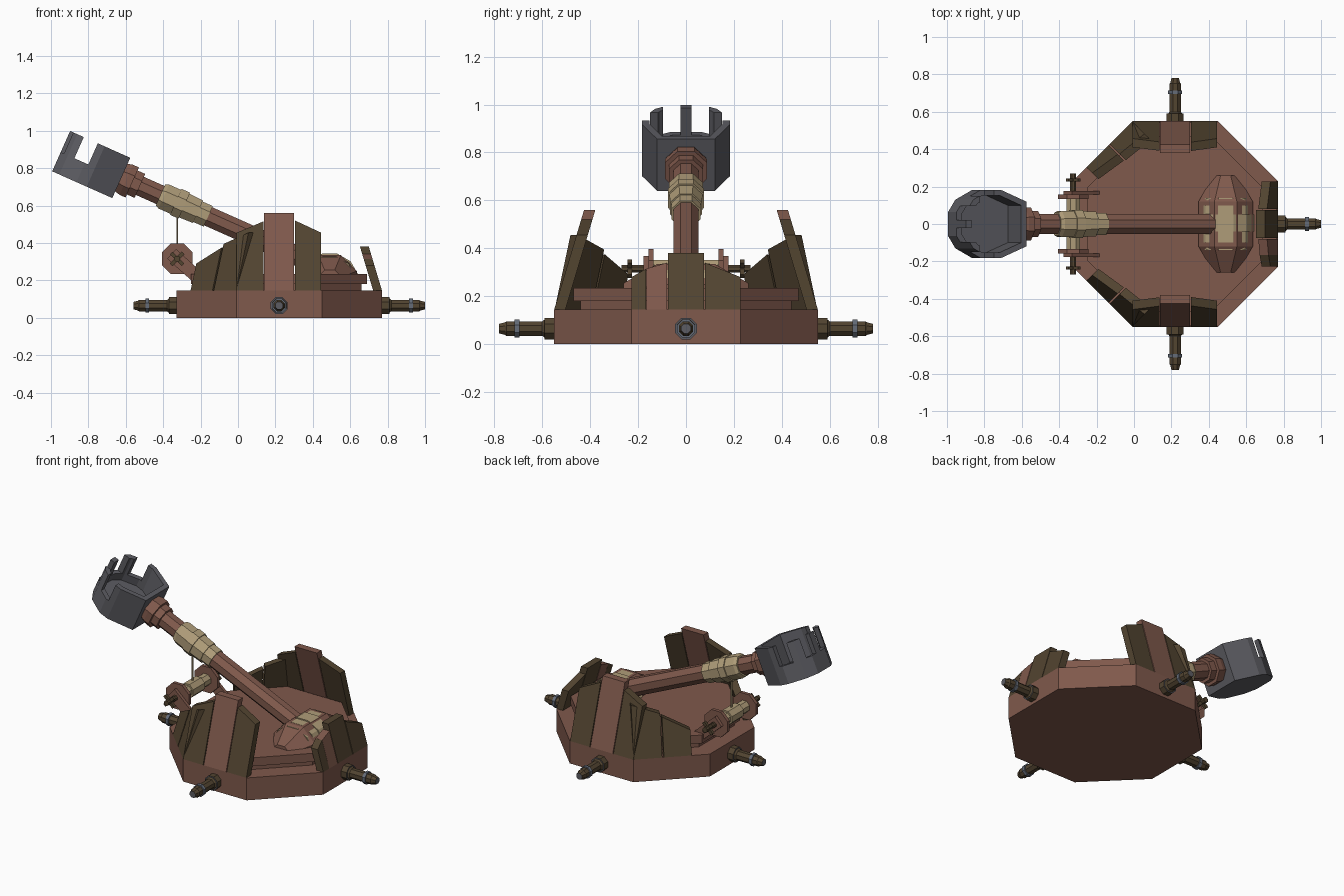
import bpy, bmesh, math
from mathutils import Vector, Matrix

if "Cube" in bpy.data.objects:
    bpy.data.objects.remove(bpy.data.objects["Cube"])

def material(name, r, g, b):
    m = bpy.data.materials.new(name)
    m.diffuse_color = (r, g, b, 1)
    m.use_nodes = True
    m.node_tree.nodes["Principled BSDF"].inputs["Base Color"].default_value = m.diffuse_color
    return m

BROWN = material("red brown wood", 0.215, 0.1, 0.072)
DARK = material("dark olive wood", 0.085, 0.058, 0.03)
ROPE = material("tan rope", 0.43, 0.335, 0.19)
IRON = material("dark iron", 0.107, 0.107, 0.122)
STEEL = material("blue steel", 0.13, 0.15, 0.19)

def finish(name, bm, *mats):
    bmesh.ops.recalc_face_normals(bm, faces=bm.faces)
    me = bpy.data.meshes.new(name)
    bm.to_mesh(me)
    bm.free()
    for m in mats:
        me.materials.append(m)
    ob = bpy.data.objects.new(name, me)
    bpy.context.collection.objects.link(ob)
    return ob

def lathe(name, profile, origin, axis, mat, sides=8, end_mat=None):
    """Faceted turned part: profile of (distance, flat-to-centre radius) along an axis."""
    bm = bmesh.new()
    axis = Vector(axis).normalized()
    M = Matrix.Translation(origin) @ axis.to_track_quat('Z', 'Y').to_matrix().to_4x4()
    k = 1 / math.cos(math.pi / sides)
    rings = []
    for t, r in profile:
        ring = []
        for i in range(sides):
            a = 2 * math.pi * (i + 0.5) / sides
            ring.append(bm.verts.new(M @ Vector((r * k * math.cos(a), r * k * math.sin(a), t))))
        rings.append(ring)
    for a, b in zip(rings, rings[1:]):
        for i in range(sides):
            j = (i + 1) % sides
            bm.faces.new((a[i], a[j], b[j], b[i]))
    bm.faces.new(rings[0][::-1])
    bm.faces.new(rings[-1])
    bmesh.ops.recalc_face_normals(bm, faces=bm.faces)
    if end_mat:
        for f in bm.faces:
            f.material_index = int(f.normal.dot(axis) > 0.9)
    return finish(name, bm, mat, *([end_mat] if end_mat else []))

def prism(name, outline, z0, z1, M, mat):
    bm = bmesh.new()
    lo = [bm.verts.new(M @ Vector((x, y, z0))) for x, y in outline]
    hi = [bm.verts.new(M @ Vector((x, y, z1))) for x, y in outline]
    bm.faces.new(lo[::-1])
    bm.faces.new(hi)
    n = len(outline)
    for i in range(n):
        j = (i + 1) % n
        bm.faces.new((lo[i], lo[j], hi[j], hi[i]))
    return finish(name, bm, mat)

def rect(x0, x1, y0, y1):
    return [(x0, y0), (x1, y0), (x1, y1), (x0, y1)]

CX, AP, BASE = 0.22, 0.55, 0.145

# Octagonal base and stepped turntable
lathe("base", [(0, AP), (BASE, AP)], (CX, 0, 0), (0, 0, 1), BROWN)
lathe("turntable_foot", [(0, 0.44), (0.035, 0.44)], (CX, 0, BASE), (0, 0, 1), BROWN)
lathe("turntable", [(0, 0.47), (0.055, 0.47)], (CX, 0, 0.18), (0, 0, 1), BROWN)

# Shield planks leaning inwards on the octagon sides
def plank(name, deg, u0, u1, h0, h1, mat, side=1):
    a = math.radians(deg)
    n, t = Vector((math.cos(a), math.sin(a))), Vector((-math.sin(a), math.cos(a)))
    bm = bmesh.new()
    def pt(u, z, depth):
        p = n * (AP - 0.3 * (z - BASE) - depth) + t * u
        return bm.verts.new((CX + p.x, side * p.y, z))
    loops = [[pt(u, z, d) for u, z in ((u0, BASE), (u1, BASE), (u1, h1), (u0, h0))] for d in (0, 0.047)]
    bm.faces.new(loops[0])
    bm.faces.new(loops[1][::-1])
    for i in range(4):
        j = (i + 1) % 4
        bm.faces.new((loops[0][i], loops[1][i], loops[1][j], loops[0][j]))
    finish(name, bm, mat)

for side, tag in ((1, "back"), (-1, "front")):
    plank(tag + "_centre_plank", 90, -0.08, 0.08, 0.56, 0.56, BROWN, side)
    plank(tag + "_right_plank", 90, -0.225, -0.085, 0.455, 0.52, DARK, side)
    plank(tag + "_left_plank", 90, 0.085, 0.227, 0.515, 0.455, DARK, side)
    plank(tag + "_corner_plank_tall", 135, -0.225, -0.055, 0.455, 0.395, DARK, side)
    plank(tag + "_corner_plank_short", 135, -0.045, 0.12, 0.375, 0.29, DARK, side)
plank("end_centre_plank", 0, -0.075, 0.075, 0.38, 0.38, DARK)
plank("end_back_plank", 0, 0.08, 0.227, 0.34, 0.28, DARK)
plank("end_front_plank_inner", 0, -0.165, -0.08, 0.315, 0.34, BROWN)
plank("end_front_plank_outer", 0, -0.227, -0.166, 0.28, 0.315, DARK)

# Four carrying handles with steel rings
for name, d in (("left", (-1, 0, 0)), ("right", (1, 0, 0)), ("front", (0, -1, 0)), ("back", (0, 1, 0))):
    o = Vector((CX, 0, 0.065)) + Vector(d) * (AP - 0.01)
    lathe(name + "_handle", [(0, 0.045), (0.05, 0.045), (0.05, 0.038), (0.06, 0.03), (0.21, 0.03),
                             (0.215, 0.026), (0.24, 0.02)], o, d, DARK, 8, IRON)
    lathe(name + "_handle_ring", [(0.155, 0.037), (0.175, 0.037)], o, d, STEEL)

# Rope-wound pivot drum, half sunk in the turntable
px, pz = 0.49, 0.19
lathe("pivot_drum", [(-0.26, 0.065), (-0.12, 0.145), (0.12, 0.145), (0.26, 0.065)],
      (px, 0, pz), (0, 1, 0), BROWN, 8)
lathe("pivot_rope", [(-0.14, 0.125), (-0.14, 0.137), (-0.1, 0.137), (-0.1, 0.146), (-0.04, 0.146), (-0.04, 0.153),
                     (0.05, 0.153), (0.05, 0.146), (0.1, 0.146), (0.1, 0.137), (0.14, 0.137), (0.14, 0.125)],
      (px, 0, pz), (0, 1, 0), ROPE, 12)

# Throwing arm with collar and rope binding
tilt = math.radians(24)
d = Vector((-math.cos(tilt), 0, math.sin(tilt)))
n = Vector((math.sin(tilt), 0, math.cos(tilt)))
top = Vector((-0.625, 0, 0.75))
lathe("arm", [(0, 0.053), (1.17, 0.053)], top, -d, BROWN)
lathe("arm_collar", [(-0.01, 0.078), (0.03, 0.088), (0.065, 0.088), (0.065, 0.07), (0.11, 0.07)], top, -d, BROWN)
lathe("arm_rope", [(0.23, 0.062), (0.25, 0.07), (0.32, 0.07), (0.32, 0.076), (0.37, 0.076),
                   (0.37, 0.069), (0.45, 0.066), (0.45, 0.06), (0.51, 0.06)], top, -d, ROPE)

# Iron cup: hollowed prism with notches cut in the rim
M = Matrix((d, (0, -1, 0), n)).transposed().to_4x4()
M.translation = (-0.672, 0, 0.64)
half = [(0, 0.12), (0.15, 0.183), (0.21, 0.183), (0.31, 0.13), (0.352, 0.065)]
outline = half + [(s, -y) for s, y in reversed(half)]
inner = [(0.175 + (s - 0.175) * 0.83, y * 0.83) for s, y in outline]
cup = prism("cup", outline, 0, 0.236, M, IRON)
cutters = [prism("cup_hollow", inner, 0.06, 0.4, M, IRON),
           prism("cup_side_notch", rect(0.19, 0.272, -0.3, 0.3), 0.112, 0.4, M, IRON)]
for y in (0.022, -0.095):
    cutters.append(prism("cup_front_notch", rect(0.25, 0.5, y, y + 0.073), 0.112, 0.4, M, IRON))
bpy.context.view_layer.objects.active = cup
for c in cutters:
    c.hide_render = True
    mod = cup.modifiers.new("cut", 'BOOLEAN')
    mod.operation, mod.solver, mod.object = 'DIFFERENCE', 'EXACT', c
    bpy.ops.object.modifier_apply(modifier=mod.name)
    bpy.data.objects.remove(c)

# Winch: drum, discs, brackets, axle and cross handles
wx, wz = -0.325, 0.315
lathe("winch_rope_drum", [(-0.135, 0.036), (-0.06, 0.036), (-0.06, 0.046), (0.06, 0.046), (0.06, 0.036), (0.135, 0.036)],
      (wx, 0, wz), (0, 1, 0), ROPE)
lathe("winch_axle", [(-0.27, 0.016), (0.27, 0.016)], (wx, 0, wz), (0, 1, 0), DARK)
lathe("winch_line", [(0, 0.005), (0.26, 0.005)], (wx, 0, wz), (0, 0, 1), ROPE, 6)
for side, tag in ((1, "back"), (-1, "front")):
    lathe(tag + "_winch_disc", [(0.135, 0.082), (0.157, 0.082)], (wx, 0, wz), (0, side, 0), BROWN)
    # bracket runs down from the axle to the turntable
    B = Matrix.Translation((wx, 0.167 * side, wz)) @ Matrix.Rotation(math.radians(42), 4, 'Y')
    prism(tag + "_winch_bracket", rect(-0.04, 0.2, -0.01, 0.01), -0.035, 0.035, B, BROWN)
    for k in (45, -45):
        H = Matrix.Translation((wx, 0.235 * side, wz)) @ Matrix.Rotation(math.radians(k), 4, 'Y')
        prism(tag + "_winch_cross_handle", rect(-0.045, 0.045, -0.009, 0.009), -0.01, 0.01, H, DARK)
